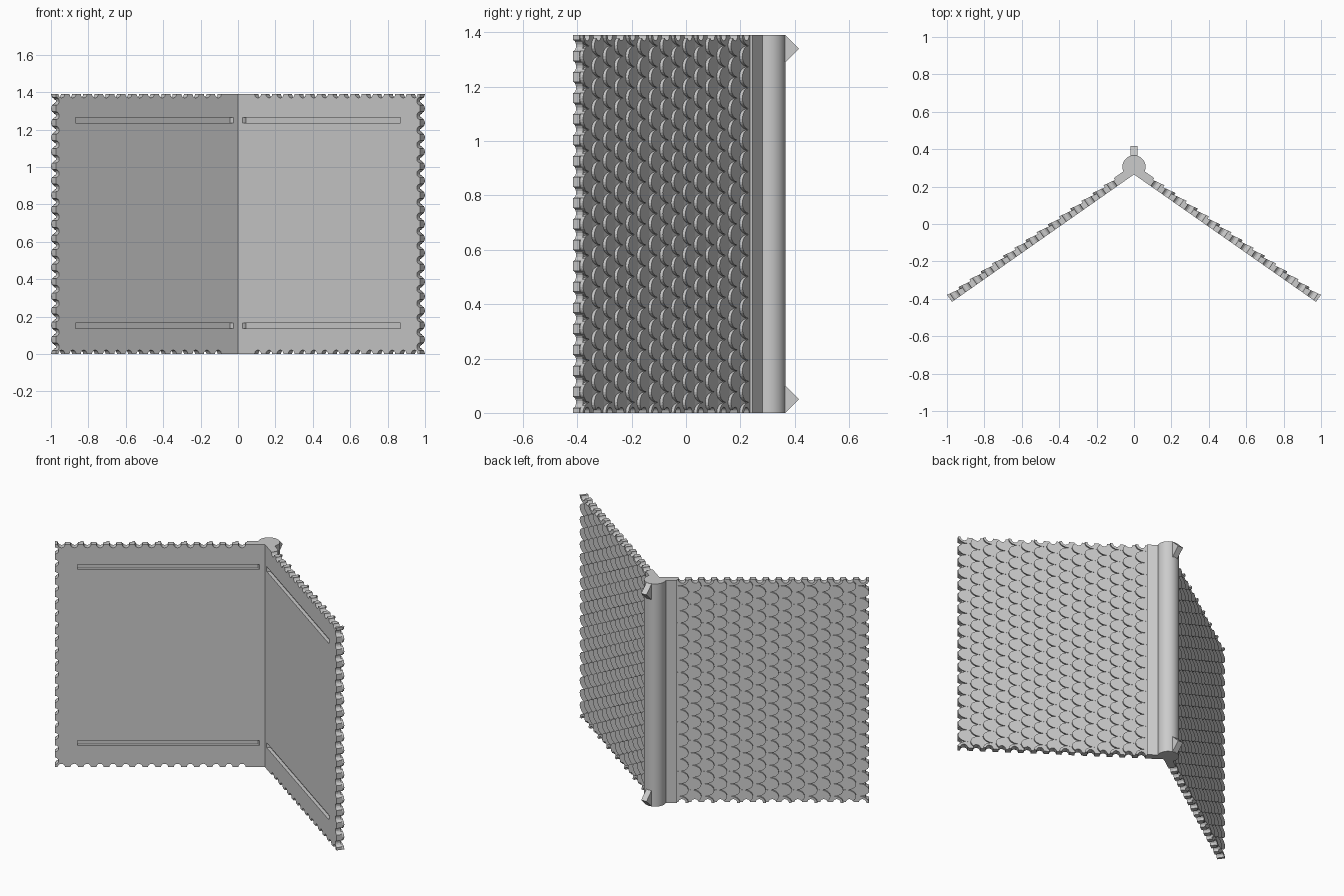
import bpy, bmesh, math
from mathutils import Matrix

cube = bpy.data.objects.get("Cube")
if cube:
    bpy.data.objects.remove(cube, do_unlink=True)

HEIGHT, LENGTH, THICK, BASE = 1.39, 1.188, 0.046, 0.031
ROWS, COLS, STEP = 18, 15, 0.073
PITCH = HEIGHT / ROWS
APEX_Y, HINGE_Y, HINGE_R = 0.265, 0.305, 0.062
ANGLE = math.radians(35)
# Panel space: x along the panel, y outward through it, z up
TO_WORLD = Matrix.Translation((0, APEX_Y, 0)) @ Matrix.Rotation(-ANGLE, 4, 'Z')

grey = bpy.data.materials.new("stone grey")
grey.use_nodes = True
colour = (0.6, 0.6, 0.6, 1)
grey.diffuse_color = colour
grey.node_tree.nodes["Principled BSDF"].inputs["Base Color"].default_value = colour


def make_object(name, bm, matrix=None):
    if matrix:
        bm.transform(matrix)
    bmesh.ops.recalc_face_normals(bm, faces=bm.faces)
    mesh = bpy.data.meshes.new(name)
    bm.to_mesh(mesh)
    bm.free()
    mesh.materials.append(grey)
    obj = bpy.data.objects.new(name, mesh)
    bpy.context.collection.objects.link(obj)
    return obj


def prism(bm, bottom, top):
    low = [bm.verts.new(p) for p in bottom]
    high = [bm.verts.new(p) for p in top]
    n = len(low)
    bm.faces.new(low[::-1])
    bm.faces.new(high)
    for i in range(n):
        j = (i + 1) % n
        bm.faces.new((low[i], low[j], high[j], high[i]))


def finish_pair(obj, cutters):
    """Cut the wing, then mirror it to the other side."""
    for cutter in cutters:
        mod = obj.modifiers.new("cut", 'BOOLEAN')
        mod.operation, mod.solver, mod.object = 'DIFFERENCE', 'EXACT', cutter
    mirror = obj.modifiers.new("mirror", 'MIRROR')
    mirror.use_mirror_merge = False
    depsgraph = bpy.context.evaluated_depsgraph_get()
    depsgraph.update()
    evaluated = obj.evaluated_get(depsgraph)
    baked = bpy.data.meshes.new_from_object(evaluated, depsgraph=depsgraph)
    obj.modifiers.clear()
    obj.data = baked


# Round bites along the free, top and bottom edges
bm = bmesh.new()
bites = [(LENGTH, (r + 0.5) * PITCH) for r in range(ROWS)]
bites += [(LENGTH - (c + 0.5) * STEP, z) for c in range(COLS) for z in (0, HEIGHT)]
for u, z in bites:
    ring = [(u + 0.021 * math.cos(a), z + 0.021 * math.sin(a))
            for a in (math.tau * (i + 0.5) / 14 for i in range(14))]
    prism(bm, [(x, -0.02, y) for x, y in ring], [(x, 0.08, y) for x, y in ring])
bite_cutter = make_object("bite_cutter", bm, TO_WORLD)
bite_cutter.hide_render = True

# Long slots on the inner faces
bm = bmesh.new()
for z in (0.15, 1.25):
    ring = [(0.02, -0.02), (1.06, -0.02), (1.06, 0.02), (0.02, 0.02)]
    prism(bm, [(x, y, z - 0.015) for x, y in ring], [(x, y, z + 0.015) for x, y in ring])
slot_cutter = make_object("slot_cutter", bm, TO_WORLD)
slot_cutter.hide_render = True

# Wing slab, thicker beside the hinge
bm = bmesh.new()
root = 0.1
outline = [(0, 0), (LENGTH, 0), (LENGTH, BASE), (root, BASE), (root, THICK), (0, THICK)]
prism(bm, [(x, y, 0) for x, y in outline], [(x, y, HEIGHT) for x, y in outline])
panels = make_object("wing_panels", bm, TO_WORLD)
finish_pair(panels, (bite_cutter, slot_cutter))

# Staggered scales, raised at the round tip and sinking toward the hinge
TIP, TAIL, HALF_WIDTH = 0.055, 0.1, 0.0384
shape = [(-TAIL, -HALF_WIDTH)]
for i in range(13):
    a = math.pi * (i / 12 - 0.5)
    shape.append((TIP * (math.cos(a) - 1), HALF_WIDTH * math.sin(a)))
shape.append((-TAIL, HALF_WIDTH))
for name, odd in (("even_scale_columns", 0), ("odd_scale_columns", 1)):
    bm = bmesh.new()
    for c in range(odd, COLS, 2):
        tip = LENGTH - c * STEP
        for r in range(ROWS + 1 - odd):
            z = (r + 0.5 * odd) * PITCH
            half = [(s, w) for s, w in shape if -0.001 < z + w < HEIGHT + 0.001]
            if len(half) < len(shape):
                half.insert(0 if z < PITCH else len(half), (-TAIL, 0))
            prism(bm, [(tip + s, 0.022, z + w) for s, w in half],
                  [(tip + s, THICK + 0.18 * s, z + w) for s, w in half])
    scales = make_object(name, bm, TO_WORLD)
    finish_pair(scales, (bite_cutter,))

for cutter in (bite_cutter, slot_cutter):
    bpy.data.objects.remove(cutter, do_unlink=True)

# Hinge column, hollowed to follow the inner faces
bm = bmesh.new()
start, end, count = math.radians(-66.9), math.radians(246.9), 40
ring = [(0, APEX_Y)]
for i in range(count + 1):
    a = start + (end - start) * i / count
    ring.append((HINGE_R * math.cos(a), HINGE_Y + HINGE_R * math.sin(a)))
prism(bm, [(x, y, 0) for x, y in ring], [(x, y, HEIGHT) for x, y in ring])
hinge = make_object("hinge_column", bm)
bpy.context.view_layer.objects.active = hinge
hinge.select_set(True)
bpy.ops.object.shade_smooth_by_angle(angle=math.radians(30))

# Wedge pegs behind the hinge
for name, z in (("lower_peg", 0.05), ("upper_peg", HEIGHT - 0.05)):
    bm = bmesh.new()
    side = [(HINGE_Y, z - 0.05), (0.365, z - 0.05), (0.416, z),
            (0.365, z + 0.05), (HINGE_Y, z + 0.05)]
    prism(bm, [(-0.018, y, h) for y, h in side], [(0.018, y, h) for y, h in side])
    make_object(name, bm)
